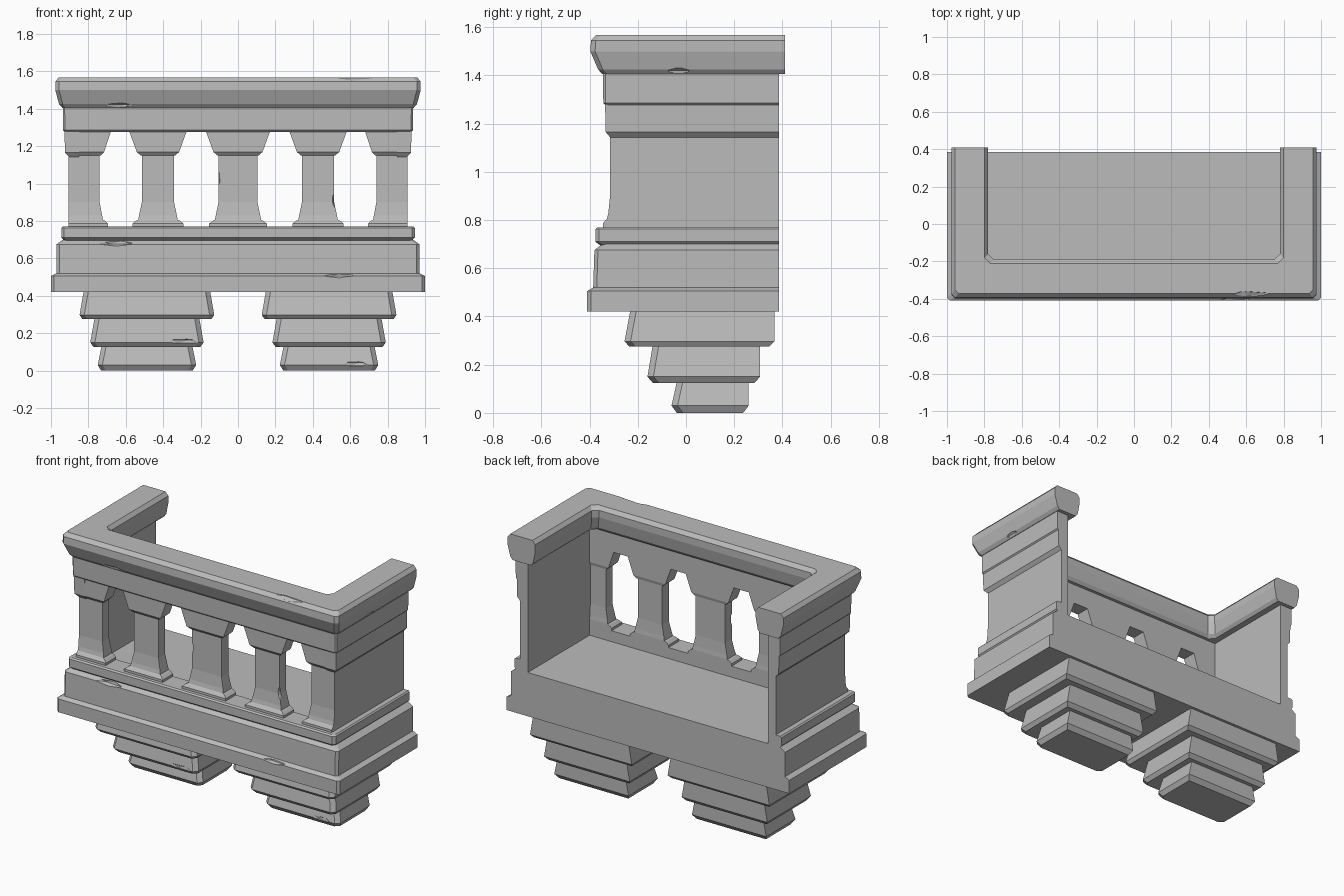
import bpy, bmesh

cube = bpy.data.objects.get("Cube")
if cube:
    bpy.data.objects.remove(cube)

stone = bpy.data.materials.new("grey_stone")
stone.use_nodes = True
GREY = (0.5, 0.5, 0.5, 1)
stone.diffuse_color = GREY
stone.node_tree.nodes["Principled BSDF"].inputs["Base Color"].default_value = GREY

BACK = 0.385


def finish(name, bm):
    bmesh.ops.remove_doubles(bm, verts=bm.verts, dist=0.0005)
    bmesh.ops.recalc_face_normals(bm, faces=bm.faces)
    mesh = bpy.data.meshes.new(name)
    bm.to_mesh(mesh)
    bm.free()
    mesh.materials.append(stone)
    obj = bpy.data.objects.new(name, mesh)
    bpy.context.collection.objects.link(obj)
    return obj


def footprint(x0, x1, front, back, cut):
    """Rectangle with its two front corners cut off, open at the back."""
    return [(x0, back), (x0, front + cut), (x0 + cut, front),
            (x1 - cut, front), (x1, front + cut), (x1, back)]


def sweep(name, profile, back=BACK):
    """U-shaped moulding; profile is a closed loop of (half width, front, z, cut)."""
    bm = bmesh.new()
    rows = [[bm.verts.new((x, y, z)) for x, y in footprint(-w, w, f, back, c)]
            for w, f, z, c in profile]
    for i, row in enumerate(rows):
        prev = rows[i - 1]
        for k in range(len(row) - 1):
            bm.faces.new((prev[k], prev[k + 1], row[k + 1], row[k]))
    bm.faces.new([r[0] for r in rows])
    bm.faces.new([r[-1] for r in rows])
    return finish(name, bm)


def stack(name, rings, cut=0.0):
    """Solid lofted through (x0, x1, front, back, z) rings and capped."""
    bm = bmesh.new()
    rows = [[bm.verts.new((x, y, z)) for x, y in footprint(x0, x1, f, b, cut)]
            for x0, x1, f, b, z in rings]
    for low, high in zip(rows, rows[1:]):
        for k in range(len(low)):
            bm.faces.new((low[k - 1], low[k], high[k], high[k - 1]))
    bm.faces.new(rows[0])
    bm.faces.new(rows[-1])
    return finish(name, bm)


def chip(obj, place, size):
    """Shallow diamond-shaped chip knocked out of an edge."""
    bm = bmesh.new()
    bmesh.ops.create_icosphere(bm, subdivisions=1, radius=1)
    for v in bm.verts:
        v.co = [p + c * s for p, c, s in zip(place, v.co, size)]
    cutter = finish("chip_cutter", bm)
    cutter.hide_render = True
    cutter.display_type = 'WIRE'
    cutter.hide_set(True)
    mod = obj.modifiers.new("chip", 'BOOLEAN')
    mod.operation = 'DIFFERENCE'
    mod.solver = 'EXACT'
    mod.object = cutter


# Floor slab with stepped edge
slab = stack("floor_slab", [(-w, w, f, BACK, z) for w, f, z in (
    (1.0, -0.41, 0.42), (1.0, -0.41, 0.505), (0.97, -0.385, 0.52),
    (0.97, -0.38, 0.675), (0.935, -0.348, 0.70))], cut=0.015)

# Curb, frieze and handrail wrap around three sides
curb = sweep("curb", [
    (0.85, -0.24, 0.69, 0), (0.925, -0.35, 0.69, 0.015), (0.945, -0.376, 0.71, 0.015),
    (0.945, -0.376, 0.762, 0.015), (0.937, -0.366, 0.77, 0.015), (0.85, -0.24, 0.77, 0)])
sweep("frieze", [
    (0.85, -0.24, 1.275, 0), (0.925, -0.333, 1.275, 0.01), (0.935, -0.343, 1.285, 0.01),
    (0.937, -0.345, 1.42, 0.01), (0.85, -0.24, 1.42, 0)])
rail = sweep("handrail", [
    (0.81, -0.22, 1.405, 0.03), (0.94, -0.347, 1.405, 0.02), (0.957, -0.365, 1.425, 0.02),
    (0.977, -0.397, 1.50, 0.02), (0.977, -0.394, 1.545, 0.02), (0.957, -0.372, 1.568, 0.02),
    (0.80, -0.21, 1.568, 0.03), (0.78, -0.19, 1.545, 0.03), (0.78, -0.19, 1.50, 0.03),
    (0.795, -0.205, 1.425, 0.03)], back=0.41)

# Side walls with a projecting upper band
for side, label in ((1, "left"), (-1, "right")):
    rings = [(0.905, -0.315, 0.76), (0.905, -0.315, 1.143), (0.925, -0.333, 1.165),
             (0.928, -0.336, 1.29)]
    stack(label + "_side_wall", [
        (*sorted((side * 0.85, side * x)), f, BACK, z) for x, f, z in rings])

# Balusters: (growth beyond the shaft, front, back, z)
PROFILE = [(0.05, -0.345, -0.24, 0.76), (0.05, -0.345, -0.24, 0.785),
           (0.033, -0.333, -0.24, 0.80), (0.02, -0.328, -0.24, 0.805),
           (0.015, -0.322, -0.243, 0.83), (0.0, -0.315, -0.247, 0.90),
           (0.0, -0.315, -0.247, 1.15), (0.006, -0.318, -0.245, 1.15),
           (0.027, -0.333, -0.24, 1.168), (0.068, -0.334, -0.24, 1.28)]


def baluster(name, x, half):
    return stack(name, [(x - half - g, x + half + g, f, b, z) for g, f, b, z in PROFILE])


middle = baluster("middle_baluster", 0, 0.104)
left_baluster = baluster("left_baluster", 0.428, 0.086)
baluster("right_baluster", -0.428, 0.086)

# Corner piers flare toward the opening and stay flush outside
for side, label in ((1, "left"), (-1, "right")):
    stack(label + "_corner_pier", [
        (*sorted((side * (0.74 - g * 0.9), side * (0.925 if z > 1.16 else 0.905))), f, b, z)
        for g, f, b, z in PROFILE])

# Stepped corbels: (half width, front, back, z) for each tier
TIERS = {"upper": [(0.345, -0.235, 0.345, 0.275), (0.36, -0.255, 0.367, 0.297), (0.337, -0.23, 0.367, 0.43)],
         "middle": [(0.285, -0.138, 0.285, 0.125), (0.303, -0.16, 0.307, 0.15), (0.28, -0.138, 0.307, 0.28)],
         "lower": [(0.245, -0.038, 0.237, 0.0), (0.263, -0.06, 0.26, 0.03), (0.243, -0.038, 0.26, 0.13)]}
corbels = {}
for side, label in ((1, "left"), (-1, "right")):
    for tier, rings in TIERS.items():
        x = side * 0.487
        corbels[label, tier] = stack(f"{label}_{tier}_corbel", [
            (x - h, x + h, f, b, z) for h, f, b, z in rings], cut=0.025)

# Worn edges
chip(rail, (-0.63, -0.375, 1.41), (0.11, 0.03, 0.025))
chip(rail, (0.62, -0.385, 1.575), (0.13, 0.03, 0.025))
chip(rail, (0.965, -0.03, 1.41), (0.025, 0.07, 0.025))
chip(slab, (-0.65, -0.38, 0.685), (0.11, 0.025, 0.02))
chip(slab, (0.54, -0.41, 0.515), (0.1, 0.02, 0.02))
chip(middle, (-0.112, -0.325, 1.03), (0.02, 0.025, 0.06))
chip(left_baluster, (0.522, -0.325, 0.91), (0.022, 0.03, 0.05))
chip(corbels["right", "middle"], (-0.29, -0.168, 0.155), (0.1, 0.02, 0.02))
chip(corbels["left", "lower"], (0.63, -0.068, 0.035), (0.08, 0.02, 0.02))
